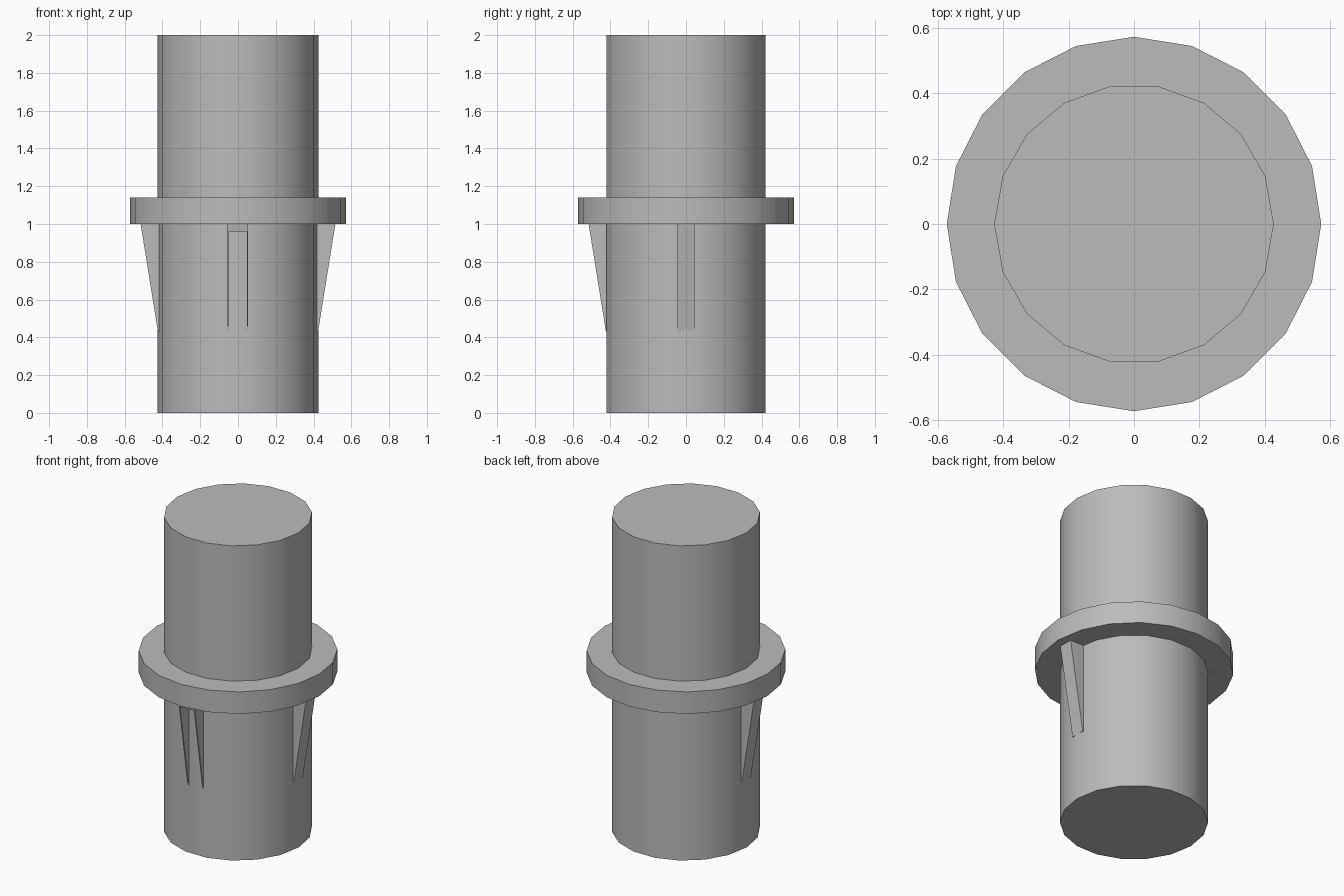
import bpy
import bmesh
import math

cube = bpy.data.objects.get("Cube")
if cube:
    bpy.data.objects.remove(cube, do_unlink=True)

grey = bpy.data.materials.new("plain_grey")
grey.use_nodes = True
grey.diffuse_color = (0.5, 0.5, 0.5, 1)
grey.node_tree.nodes["Principled BSDF"].inputs["Base Color"].default_value = (0.5, 0.5, 0.5, 1)


def cylinder(name, radius, z0, z1, sides, turn=0):
    bpy.ops.mesh.primitive_cylinder_add(
        vertices=sides, radius=radius, depth=z1 - z0,
        location=(0, 0, (z0 + z1) / 2), rotation=(0, 0, turn))
    obj = bpy.context.object
    obj.name = name
    obj.data.materials.append(grey)
    bpy.ops.object.shade_smooth_by_angle(angle=math.radians(30))
    return obj


def wedge(name, profile, offset, width, turn):
    """Extrude a (radius, height) profile sideways, then turn it about z."""
    bm = bmesh.new()
    face = bm.faces.new([bm.verts.new((r, offset - width / 2, z)) for r, z in profile])
    side = bmesh.ops.extrude_face_region(bm, geom=[face])
    moved = [v for v in side["geom"] if isinstance(v, bmesh.types.BMVert)]
    bmesh.ops.translate(bm, verts=moved, vec=(0, width, 0))
    bmesh.ops.recalc_face_normals(bm, faces=bm.faces)
    mesh = bpy.data.meshes.new(name)
    bm.to_mesh(mesh)
    bm.free()
    mesh.materials.append(grey)
    obj = bpy.data.objects.new(name, mesh)
    obj.rotation_euler.z = turn
    bpy.context.collection.objects.link(obj)


# Main shaft and collar
cylinder("shaft", 0.427, 0, 2, 18, math.pi / 2)
cylinder("collar", 0.572, 1.0, 1.14, 20)

# Solid tapered ribs under the collar on both sides
rib = [(0.36, 1.01), (0.517, 1.01), (0.424, 0.43), (0.36, 0.43)]
wedge("left_rib", rib, 0, 0.092, 0)
wedge("right_rib", rib, 0, 0.092, math.pi)

# Hollow front rib: two thin cheeks and a strip across the top
front = -math.pi / 2
for name, offset in (("front_cheek_left", 0.05), ("front_cheek_right", -0.055)):
    wedge(name, rib, offset, 0.007, front)
cap = [(0.36, 1.01), (0.517, 1.01), (0.509, 0.96), (0.36, 0.96)]
wedge("front_rib_cap", cap, -0.0025, 0.105, front)
